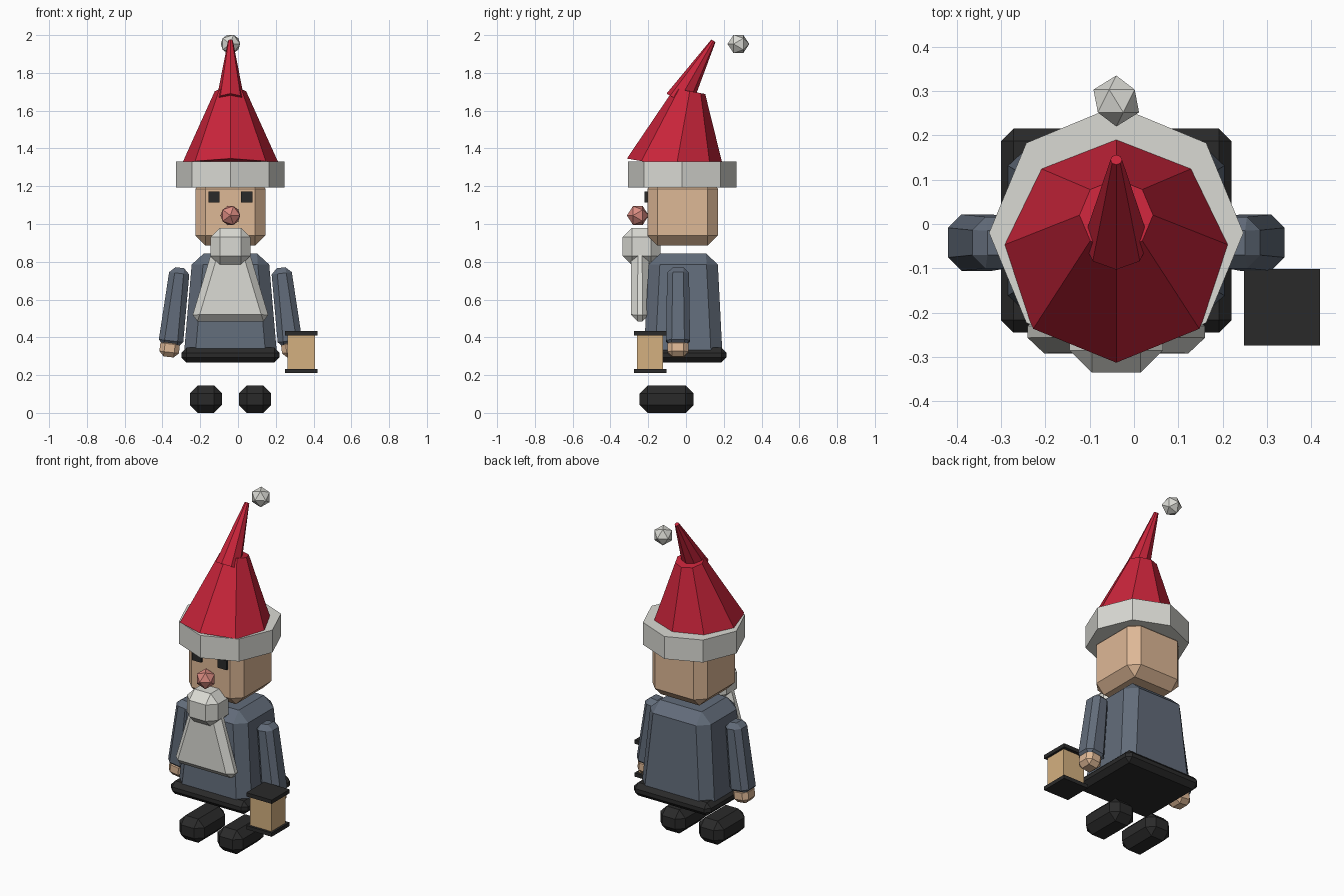
import bpy, bmesh, math
from mathutils import Matrix, Vector

if "Cube" in bpy.data.objects:
    bpy.data.objects.remove(bpy.data.objects["Cube"])

CX = -0.04  # symmetry plane of the figure


def material(name, rgb):
    m = bpy.data.materials.new(name)
    # sRGB 0-255 to linear
    lin = [((c / 255 + 0.055) / 1.055) ** 2.4 for c in rgb]
    m.diffuse_color = (*lin, 1)
    m.use_nodes = True
    m.node_tree.nodes["Principled BSDF"].inputs["Base Color"].default_value = m.diffuse_color
    return m


RED = material("hat red", (200, 36, 58))
WHITE = material("wool white", (218, 218, 212))
SKIN = material("skin", (222, 184, 150))
NOSE = material("nose pink", (217, 138, 128))
COAT = material("coat blue grey", (98, 108, 122))
BLACK = material("soft black", (42, 42, 42))
GLOW = material("lantern amber", (212, 176, 128))


def finish(name, bm, mat):
    bmesh.ops.recalc_face_normals(bm, faces=bm.faces)
    me = bpy.data.meshes.new(name)
    bm.to_mesh(me)
    bm.free()
    me.materials.append(mat)
    ob = bpy.data.objects.new(name, me)
    bpy.context.collection.objects.link(ob)
    return ob


def box(name, x, y, z, mat, bevel=0.0, top=None, tilt=0.0):
    """Box between ranges x, y, z; top = scale of the upper face; tilt about y."""
    bm = bmesh.new()
    bmesh.ops.create_cube(bm, size=1)
    size = Vector((x[1] - x[0], y[1] - y[0], z[1] - z[0]))
    mid = Vector((x[0] + x[1], y[0] + y[1], z[0] + z[1])) / 2
    for v in bm.verts:
        if top and v.co.z > 0:
            v.co.x *= top[0]
            v.co.y *= top[1]
        v.co = v.co * size
    if bevel:
        bmesh.ops.bevel(bm, geom=bm.edges[:], offset=bevel, segments=1,
                        profile=0.5, affect='EDGES', clamp_overlap=True)
    bm.transform(Matrix.Translation(mid) @ Matrix.Rotation(tilt, 4, 'Y'))
    return finish(name, bm, mat)


def cone(name, a, b, r1, r2, mat):
    """Eight-sided frustum from a to b, leaning in the y-z plane."""
    a, b = Vector(a), Vector(b)
    d = b - a
    bm = bmesh.new()
    bmesh.ops.create_cone(bm, cap_ends=True, segments=8, radius1=r1,
                          radius2=r2, depth=d.length)
    lean = Matrix.Rotation(-math.atan2(d.y, d.z), 4, 'X')
    bm.transform(Matrix.Translation((a + b) / 2) @ lean)
    return finish(name, bm, mat)


def ball(name, centre, r, mat):
    bm = bmesh.new()
    bmesh.ops.create_icosphere(bm, subdivisions=1, radius=r)
    bm.transform(Matrix.Translation(centre) @ Matrix.Rotation(math.pi / 2, 4, 'X'))
    return finish(name, bm, mat)


def span(c, h):
    return (c - h, c + h)


# Coat and belt
box("coat", span(CX, 0.25), (-0.225, 0.195), (0.267, 0.845), COAT, 0.06, (0.8, 0.86))
box("belt", span(CX, 0.26), (-0.245, 0.215), (0.266, 0.346), BLACK, 0.028)

# Paired parts: shoes, sleeves, hands, eyes
for s, side in ((-1, "left"), (1, "right")):
    box(side + "_shoe", span(CX + s * 0.13, 0.085), (-0.245, 0.04), (0, 0.145), BLACK, 0.042)
    box(side + "_sleeve", span(CX + s * 0.293, 0.066), span(-0.042, 0.064), (0.35, 0.77),
        COAT, 0.03, (0.8, 0.9), -s * 0.12)
    box(side + "_hand", span(CX + s * 0.322, 0.052), span(-0.043, 0.056), (0.296, 0.39),
        SKIN, 0.025, None, -s * 0.12)
    box(side + "_eye", span(CX + s * 0.087, 0.03), (-0.22, -0.19), (1.115, 1.172), BLACK)

# Head and face
box("head", span(CX, 0.186), (-0.205, 0.17), (0.885, 1.24), SKIN, 0.055)
ball("nose", (CX, -0.255, 1.045), 0.058, NOSE)
box("chin_beard", span(CX, 0.105), (-0.335, -0.135), (0.78, 0.98), WHITE, 0.05)
box("long_beard", span(CX, 0.21), (-0.292, -0.195), (0.485, 0.87), WHITE, 0.035, (0.45, 0.95))

# Hat: brim, leaning cone, bent tip, bobble
cone("hat_brim", (CX, -0.02, 1.193), (CX, -0.02, 1.33), 0.287, 0.287, WHITE)
cone("hat_cone", (CX, -0.052, 1.30), (CX, 0.02, 1.703), 0.265, 0.083, RED)
cone("hat_tip", (CX, -0.038, 1.653), (CX, 0.145, 1.97), 0.075, 0.013, RED)
ball("bobble", (CX, 0.2775, 1.953), 0.0575, WHITE)

# Lantern
box("lantern_glass", span(0.334, 0.073), span(-0.19, 0.069), (0.22, 0.42), GLOW)
for name, z in (("lantern_base", (0.21, 0.233)), ("lantern_lid", (0.411, 0.434))):
    box(name, span(0.334, 0.086), span(-0.188, 0.086), z, BLACK)
